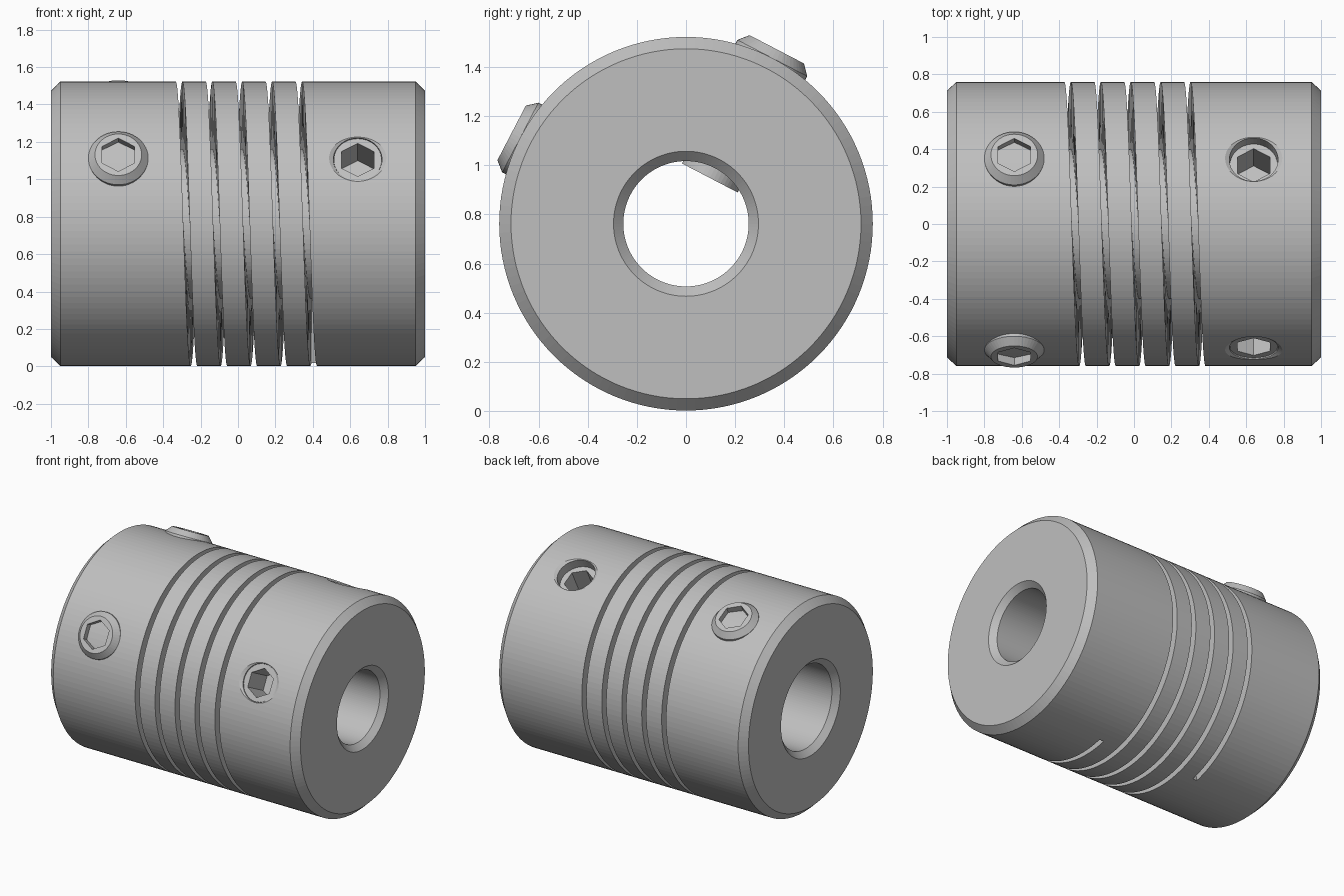
import bpy, bmesh, math
from mathutils import Matrix, Vector

if "Cube" in bpy.data.objects:
    bpy.data.objects.remove(bpy.data.objects["Cube"])

RADIUS, AXIS_Z = 0.76, 0.762

metal = bpy.data.materials.new("grey_metal")
metal.use_nodes = True
GREY = (0.52, 0.52, 0.52, 1)
metal.diffuse_color = GREY
metal.node_tree.nodes["Principled BSDF"].inputs["Base Color"].default_value = GREY


def frame(z_dir, x_dir):
    """Placement on the shaft axis with the local z and x along given directions."""
    z, x = Vector(z_dir).normalized(), Vector(x_dir).normalized()
    return Matrix((x, z.cross(x), z)).transposed().to_4x4()


def finish(name, bm, matrix):
    bmesh.ops.remove_doubles(bm, verts=bm.verts, dist=0.00001)
    bmesh.ops.recalc_face_normals(bm, faces=bm.faces)
    bm.transform(matrix)
    mesh = bpy.data.meshes.new(name)
    bm.to_mesh(mesh)
    bm.free()
    mesh.materials.append(metal)
    obj = bpy.data.objects.new(name, mesh)
    bpy.context.collection.objects.link(obj)
    return obj


def lathe(name, profile, steps, matrix, start=0.0):
    """Revolve a closed (radius, height) profile about local z."""
    bm = bmesh.new()
    rings = []
    for i in range(steps):
        a = start + math.tau * i / steps
        rings.append([bm.verts.new((r * math.cos(a), r * math.sin(a), h)) for r, h in profile])
    n = len(profile)
    for i in range(steps):
        a, b = rings[i], rings[(i + 1) % steps]
        for j in range(n):
            k = (j + 1) % n
            if profile[j][0] == 0 and profile[k][0] == 0:
                continue
            bm.faces.new((a[j], a[k], b[k], b[j]))
    return finish(name, bm, matrix)


def helix(name, matrix, start, turns, pitch, offset, width, inner, outer, steps=96):
    """Square-section spiral band about local z."""
    bm = bmesh.new()
    rings = []
    for i in range(turns * steps + 1):
        a = start + math.tau * i / steps
        h = offset + pitch * a / math.tau
        rings.append([bm.verts.new((r * math.cos(a), r * math.sin(a), h + s * width / 2))
                      for r, s in ((inner, -1), (outer, -1), (outer, 1), (inner, 1))])
    for a, b in zip(rings, rings[1:]):
        for j in range(4):
            k = (j + 1) % 4
            bm.faces.new((a[j], a[k], b[k], b[j]))
    bm.faces.new(rings[0])
    bm.faces.new(rings[-1])
    return finish(name, bm, matrix)


def cut(target, cutter):
    cutter.hide_render = True
    mod = target.modifiers.new("cut", 'BOOLEAN')
    mod.operation, mod.solver, mod.object = 'DIFFERENCE', 'EXACT', cutter
    bpy.ops.object.select_all(action='DESELECT')
    bpy.context.view_layer.objects.active = target
    target.select_set(True)
    bpy.ops.object.modifier_apply(modifier=mod.name)
    bpy.data.objects.remove(cutter)


# Body: chamfered cylinder with a wider bore on the right side and a narrower one on the left
along = Matrix.Translation((0, 0, AXIS_Z)) @ frame((1, 0, 0), (0, 1, 0))
body = lathe("coupling_body", [
    (0.34, -1), (0.712, -1), (RADIUS, -0.95), (RADIUS, 0.95), (0.712, 1),
    (0.295, 1), (0.255, 0.96), (0.255, 0), (0.30, 0), (0.30, -0.96)], 128, along)

# Spiral flex slot
cut(body, helix("slot_cutter", along, math.radians(-78), 5, 0.16, -0.355, 0.035, 0.40, 0.80))

# Set screws: name, x, angle from the back, radius, tip and head distance, has open hole
screws = [
    ("right_front_screw", -0.64, 152.5, 0.16, 0.32, 0.80, False),
    ("right_top_screw", -0.64, 62.5, 0.16, 0.32, 0.80, False),
    ("left_front_screw", 0.64, 152.5, 0.128, 0.27, 0.74, True),
    ("left_top_screw", 0.64, 62.5, 0.128, 0.21, 0.68, True),
]
for name, x, angle, r, tip, head, has_hole in screws:
    a = math.radians(angle)
    place = Matrix.Translation((x, 0, AXIS_Z)) @ frame((0, math.cos(a), math.sin(a)), (1, 0, 0))
    if has_hole:
        cut(body, lathe("hole_cutter", [
            (0, 0.32), (0.13, 0.32), (0.13, 0.746), (0.19, 0.782), (0, 0.782)], 48, place))
        profile = [(0, tip), (r, tip), (r, head), (0, head)]
    else:
        profile = [(0, tip), (r, tip), (r, head - 0.04), (r - 0.035, head), (0, head)]
    screw = lathe(name, profile, 48, place)
    # Hexagonal socket
    cut(screw, lathe("socket_cutter", [
        (0, head - 0.2), (0.1, head - 0.2), (0.1, head + 0.1), (0, head + 0.1)],
        6, place, math.pi / 2))
